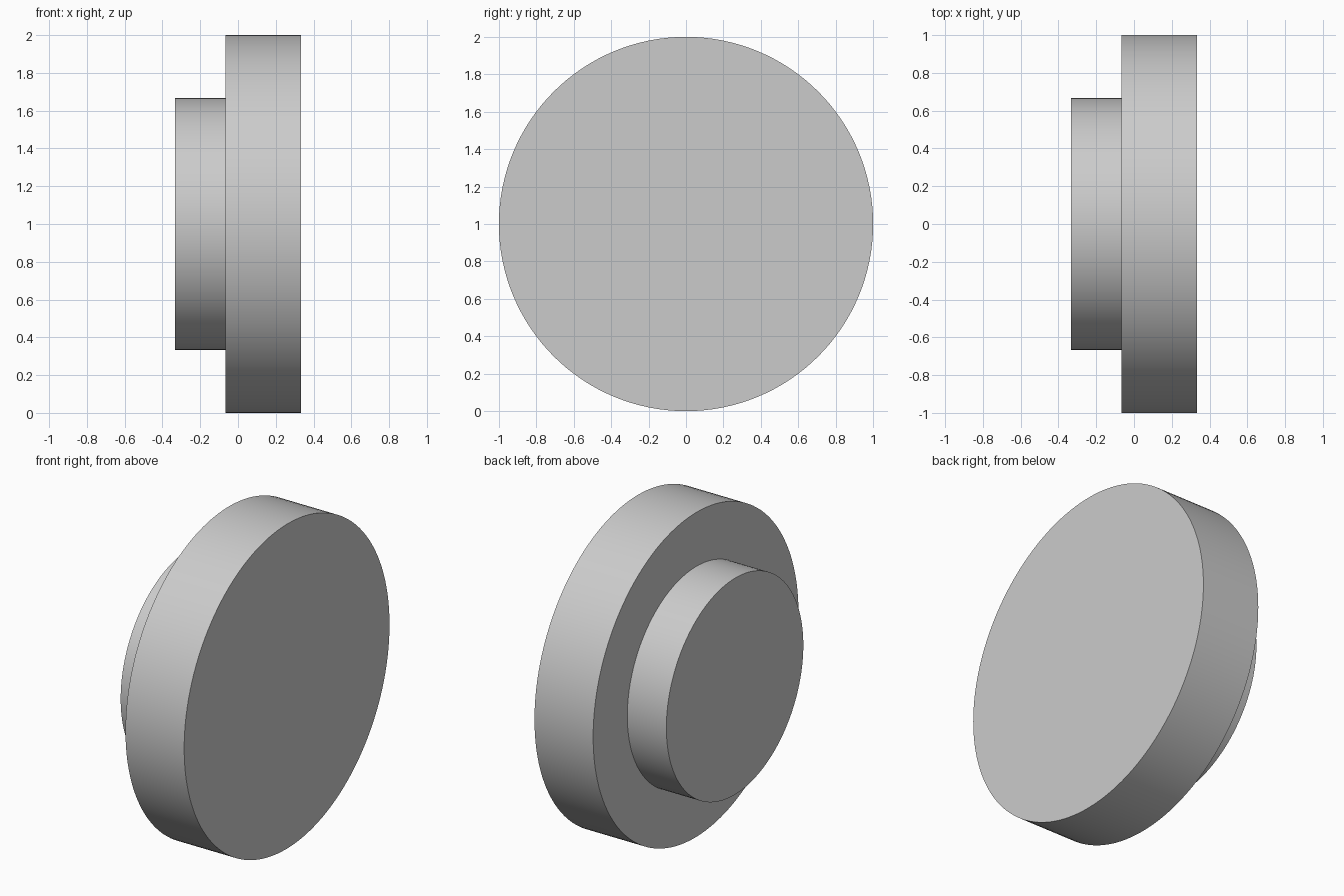
import bpy
import math

cube = bpy.data.objects.get("Cube")
if cube:
    bpy.data.objects.remove(cube, do_unlink=True)

GREY = (0.6, 0.6, 0.6, 1.0)
grey = bpy.data.materials.new("light_grey")
grey.use_nodes = True
grey.diffuse_color = GREY
for node in grey.node_tree.nodes:
    if node.type == "BSDF_PRINCIPLED":
        node.inputs["Base Color"].default_value = GREY


def disc(name, radius, x_min, x_max):
    """Round slab with its axis along x, centred at height 1."""
    bpy.ops.mesh.primitive_cylinder_add(
        vertices=128, radius=radius, depth=x_max - x_min,
        location=((x_min + x_max) / 2, 0, 1), rotation=(0, math.pi / 2, 0))
    obj = bpy.context.object
    obj.name = name
    obj.data.materials.append(grey)
    bpy.ops.object.shade_smooth_by_angle(angle=math.radians(30))
    return obj


# Wide flange and the smaller boss on its right face
disc("flange", 1.0, -0.067, 0.333)
disc("boss", 0.667, -0.333, -0.067)
